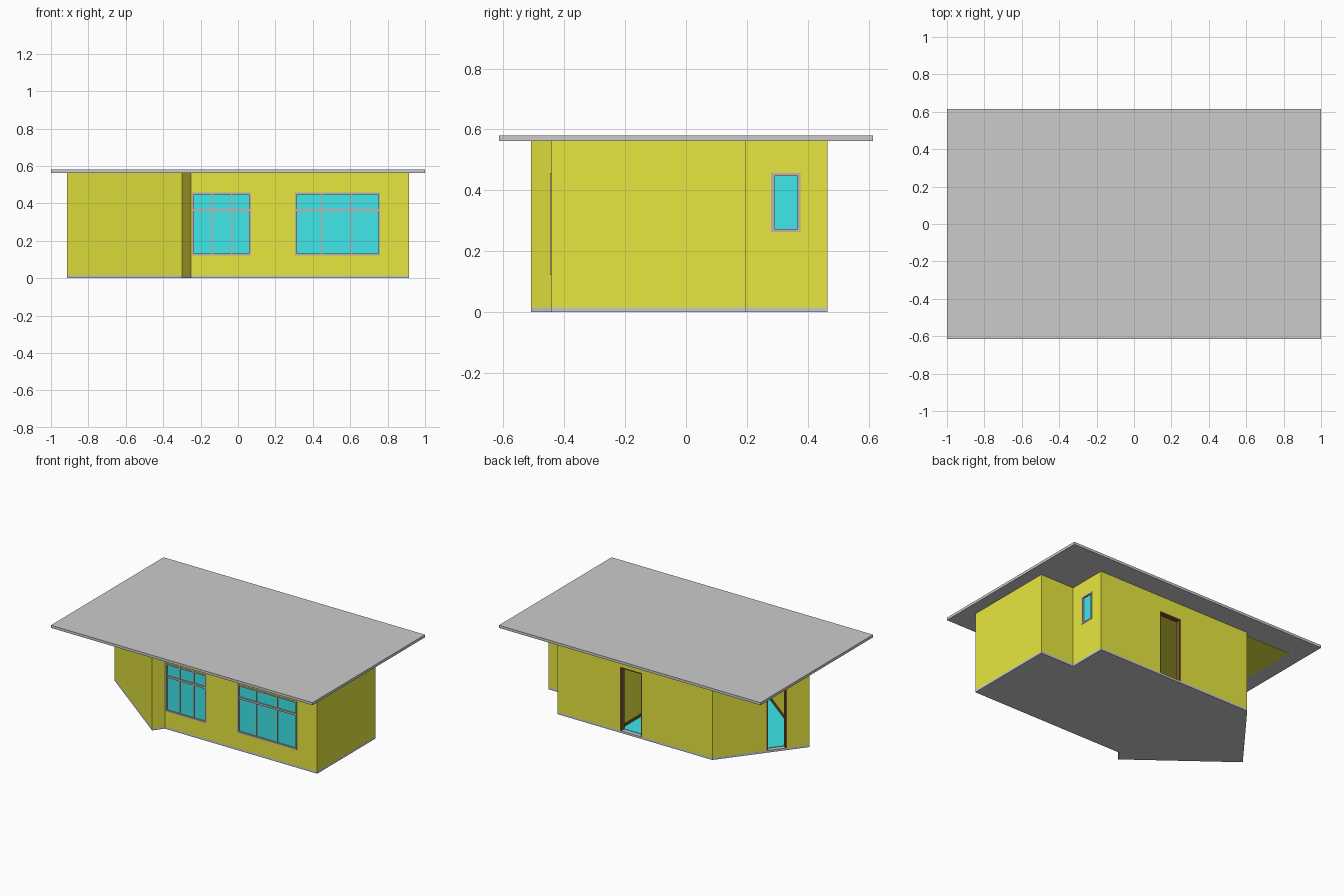
import bpy, bmesh
from mathutils import Vector, Matrix

if "Cube" in bpy.data.objects:
    bpy.data.objects.remove(bpy.data.objects["Cube"])

WALL_Z0, WALL_Z1, THICK = 0.015, 0.562, 0.03


def material(name, rgb):
    m = bpy.data.materials.new(name)
    m.diffuse_color = (*rgb, 1)
    m.use_nodes = True
    m.node_tree.nodes["Principled BSDF"].inputs["Base Color"].default_value = m.diffuse_color
    return m


YELLOW = material("yellow_plaster", (0.8, 0.8, 0.05))
CYAN = material("cyan_glass", (0.05, 0.8, 0.82))
BROWN = material("dark_brown", (0.2, 0.1, 0.03))
TAUPE = material("window_taupe", (0.52, 0.46, 0.42))

# House footprint, counter-clockwise from the front right corner
PLAN = [Vector(p) for p in [(.915, -.442), (.915, .195), (.657, .195), (.657, .465),
                            (-.527, .465), (-.915, -.04), (-.30, -.51), (-.25, -.442)]]


def finish(bm, name, mat=None):
    bmesh.ops.recalc_face_normals(bm, faces=bm.faces)
    me = bpy.data.meshes.new(name)
    bm.to_mesh(me)
    bm.free()
    if mat:
        me.materials.append(mat)
    ob = bpy.data.objects.new(name, me)
    bpy.context.collection.objects.link(ob)
    return ob


def boxes(name, spans, mat=None, frame=Matrix()):
    """One object from boxes given as (x0, x1, y0, y1, z0, z1)."""
    bm = bmesh.new()
    for x0, x1, y0, y1, z0, z1 in spans:
        m = Matrix.Translation(((x0 + x1) / 2, (y0 + y1) / 2, (z0 + z1) / 2))
        bmesh.ops.create_cube(bm, size=1, matrix=frame @ m @ Matrix.Diagonal((x1 - x0, y1 - y0, z1 - z0, 1)))
    return finish(bm, name, mat)


def inset(pts, d):
    """Mitred inward offset of the plan."""
    out = []
    for i, p in enumerate(pts):
        e1, e2 = (p - pts[i - 1]).normalized(), (pts[(i + 1) % len(pts)] - p).normalized()
        n1, n2 = Vector((-e1.y, e1.x)), Vector((-e2.y, e2.x))
        out.append(p + (n1 + n2) * d / (1 + n1.dot(n2)))
    return out


def slab(name, pts, z0, z1, mat=None):
    bm = bmesh.new()
    f = bm.faces.new([bm.verts.new((p[0], p[1], z0)) for p in pts])
    ext = bmesh.ops.extrude_face_region(bm, geom=[f], use_keep_orig=True)["geom"]
    for v in ext:
        if isinstance(v, bmesh.types.BMVert):
            v.co.z = z1
    return finish(bm, name, mat)


def ring(name, outer, inner, z0, z1, mat):
    bm = bmesh.new()
    loops = [[bm.verts.new((p.x, p.y, z)) for p in pts]
             for pts, z in ((outer, z0), (outer, z1), (inner, z1), (inner, z0))]
    n = len(outer)
    for k in range(4):
        a, b = loops[k], loops[(k + 1) % 4]
        for i in range(n):
            j = (i + 1) % n
            bm.faces.new((a[i], a[j], b[j], b[i]))
    return finish(bm, name, mat)


def wall_frame(i):
    """Local axes of a wall: x along it, y inward, z up."""
    a, b = PLAN[i], PLAN[(i + 1) % len(PLAN)]
    d = (b - a).normalized()
    return Matrix(((d.x, -d.y, 0, a.x), (d.y, d.x, 0, a.y), (0, 0, 1, 0), (0, 0, 0, 1)))


def rim(s0, s1, z0, z1, w, y0, y1, sill=True):
    """Boxes of a frame around an opening."""
    bars = [(s0, s0 + w, y0, y1, z0, z1), (s1 - w, s1, y0, y1, z0, z1),
            (s0 + w, s1 - w, y0, y1, z1 - w, z1)]
    return bars + ([(s0 + w, s1 - w, y0, y1, z0, z0 + w)] if sill else [])


# Roof, floor and walls
boxes("roof", [(-1, 1, -.615, .615, .562, .58)])
slab("foundation", PLAN, 0, WALL_Z0)
inner = inset(PLAN, THICK)
slab("floor_covering", inner, WALL_Z0, WALL_Z0 + .003, CYAN)
walls = ring("walls", PLAN, inner, WALL_Z0, WALL_Z1, YELLOW)
ceiling_plan = [p for p in inner[:4]] + [(-.885, .435), (-.885, inner[5].y), inner[6], inner[7]]
slab("ceiling", ceiling_plan, .558, .562, YELLOW)

# Openings: name, wall index, start, end, bottom, top, mullions, transom height
WINDOWS = [("front_window_left", 7, .004, .32, .122, .457, (.11, .217), .363),
           ("front_window_right", 7, .555, 1.01, .122, .457, (.697, .857), .363),
           ("side_window", 2, .085, .182, .263, .457, (), None)]
DOORS = [("back_door", 3, .477, .647, .457), ("wing_door", 4, .355, .49, .457)]

cuts = [(i, s0, s1, z0, z1) for _, i, s0, s1, z0, z1, _, _ in WINDOWS]
cuts += [(i, s0, s1, -.01, z1) for _, i, s0, s1, z1 in DOORS]
cutters = []
for i, s0, s1, z0, z1 in cuts:
    c = boxes("opening_cutter", [(s0, s1, -.04, .06, z0, z1)], None, wall_frame(i))
    c.hide_render = True
    c.hide_viewport = False
    mod = walls.modifiers.new("opening", "BOOLEAN")
    mod.object, mod.operation, mod.solver = c, "DIFFERENCE", "EXACT"
    cutters.append(c)
# Bake the openings and drop the cutters
bpy.context.view_layer.update()
baked = bpy.data.meshes.new_from_object(walls.evaluated_get(bpy.context.evaluated_depsgraph_get()))
walls.modifiers.clear()
walls.data = baked
for c in cutters:
    bpy.data.objects.remove(c)

# Windows: frame, bars and glass
for name, i, s0, s1, z0, z1, mullions, transom in WINDOWS:
    f = wall_frame(i)
    bars = rim(s0, s1, z0, z1, .01, -.003, THICK)
    bars += [(m - .004, m + .004, .002, .022, z0 + .01, z1 - .01) for m in mullions]
    if transom:
        bars.append((s0 + .01, s1 - .01, .001, .023, transom - .007, transom + .007))
    boxes(name + "_frame", bars, TAUPE, f)
    boxes(name + "_glass", [(s0 + .005, s1 - .005, .008, .014, z0 + .005, z1 - .005)], CYAN, f)

# Open door frames
for name, i, s0, s1, z1 in DOORS:
    boxes(name + "_frame", rim(s0, s1, WALL_Z0, z1, .01, 0, THICK + .004, False), BROWN, wall_frame(i))

# Interior partition with skirting
boxes("partition_wall", [(.19, .215, -.412, .435, WALL_Z0, .558)], YELLOW)
boxes("partition_skirting", [(.186, .219, -.408, .43, WALL_Z0, .036)], BROWN)
skirt = ring("skirting", inner, inset(PLAN, THICK + .004), WALL_Z0, .036, BROWN)
bm = bmesh.new()
bm.from_mesh(skirt.data)
# leave the skirting open at the doorways
for _, i, s0, s1, _ in DOORS:
    f = wall_frame(i)
    axis = (f.to_3x3() @ Vector((1, 0, 0)))
    wall_faces = [fc for fc in bm.faces if all(.02 < (f.inverted() @ v.co).y < .04 for v in fc.verts)]
    for s in (s0, s1):
        geom = set(wall_faces) | {e for fc in wall_faces for e in fc.edges} | {v for fc in wall_faces for v in fc.verts}
        bmesh.ops.bisect_plane(bm, geom=list(geom), plane_co=f @ Vector((s, 0, 0)), plane_no=axis)
        wall_faces = [fc for fc in bm.faces if all(.02 < (f.inverted() @ v.co).y < .04 for v in fc.verts)]
    gone = [fc for fc in wall_faces if s0 < (f.inverted() @ fc.calc_center_median()).x < s1]
    bmesh.ops.delete(bm, geom=gone, context="FACES")
bm.to_mesh(skirt.data)
bm.free()
